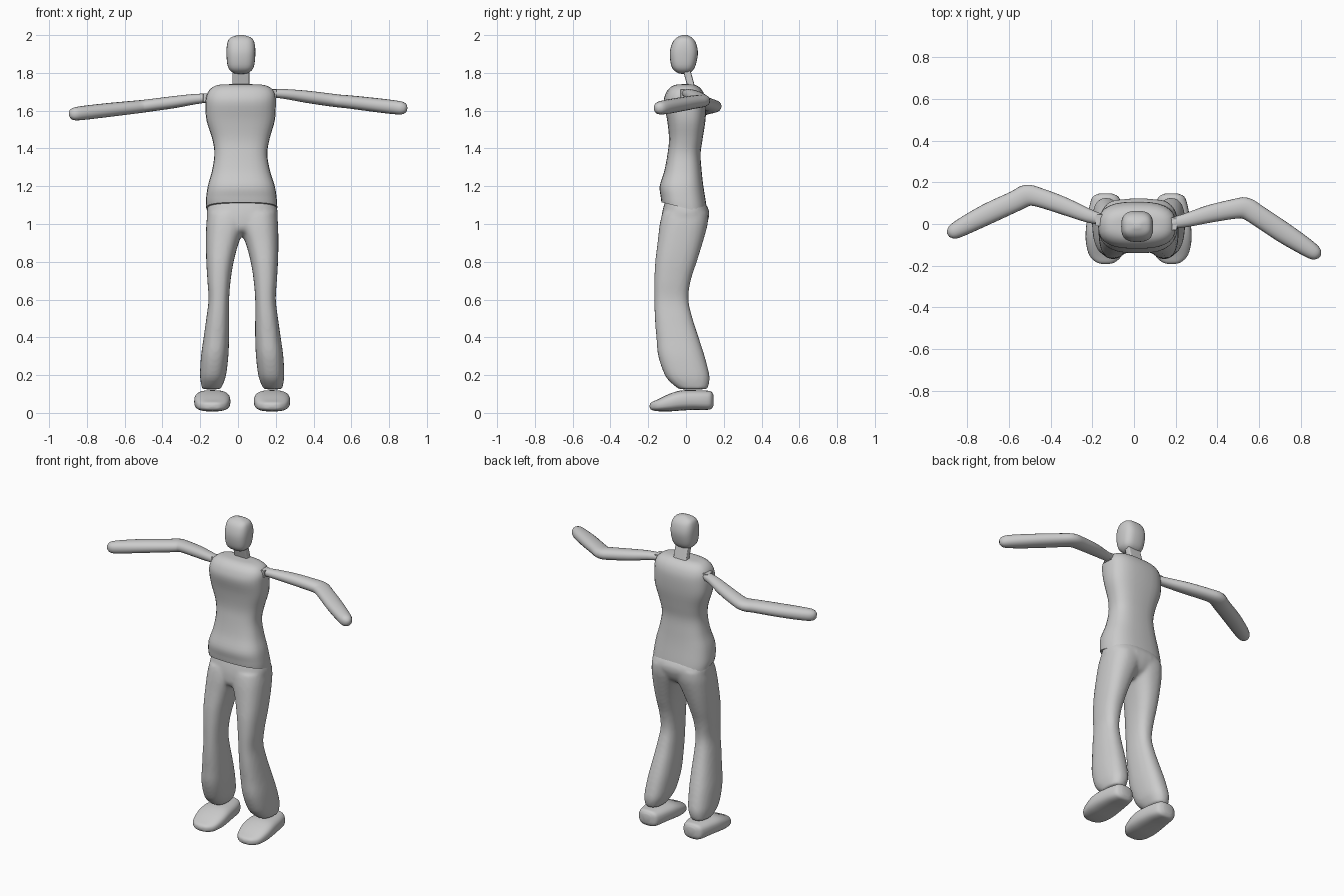
import bpy, bmesh, math
from mathutils import Vector

grey = bpy.data.materials.new("light_grey")
grey.diffuse_color = (0.6, 0.6, 0.6, 1)
CX = 0.022  # centre line of the legs


def spline(rows, steps):
    """Smooth interpolation through rows of numbers."""
    out = []
    for i in range(len(rows) - 1):
        b, c = rows[i], rows[i + 1]
        a, d = rows[max(i - 1, 0)], rows[min(i + 2, len(rows) - 1)]
        for s in range(steps):
            t = s / steps
            out.append([q + 0.5 * t * (r - p + t * (2 * p - 5 * q + 4 * r - e + t * (3 * (q - r) + e - p)))
                        for p, q, r, e in zip(a, b, c, d)])
    out.append(list(rows[-1]))
    return out


def loft(name, rings, power=2.0, segs=28, angle=50):
    """Skin rings given as (centre, u, v) with a rounded-square outline."""
    bm = bmesh.new()
    loops = []
    for centre, u, v in rings:
        loop = []
        for k in range(segs):
            a = 2 * math.pi * k / segs
            c, s = math.cos(a), math.sin(a)
            p = centre + u * math.copysign(abs(c) ** (2 / power), c) \
                + v * math.copysign(abs(s) ** (2 / power), s)
            loop.append(bm.verts.new(p))
        loops.append(loop)
    for a, b in zip(loops, loops[1:]):
        for k in range(segs):
            j = (k + 1) % segs
            bm.faces.new((a[k], a[j], b[j], b[k]))
    bm.faces.new(loops[0])
    bm.faces.new(loops[-1])
    bmesh.ops.recalc_face_normals(bm, faces=bm.faces)
    me = bpy.data.meshes.new(name)
    bm.to_mesh(me)
    bm.free()
    me.materials.append(grey)
    ob = bpy.data.objects.new(name, me)
    bpy.context.collection.objects.link(ob)
    bpy.ops.object.select_all(action='DESELECT')
    ob.select_set(True)
    bpy.context.view_layer.objects.active = ob
    bpy.ops.object.shade_smooth_by_angle(angle=math.radians(angle))
    return ob


def upright(name, rows, power=2.0, steps=4, **kw):
    """Loft along z from rows of (z, x0, x1, y0, y1, back-to-front tilt)."""
    rings = []
    for z, x0, x1, y0, y1, tilt in spline(rows, steps):
        rings.append((Vector(((x0 + x1) / 2, (y0 + y1) / 2, z)),
                      Vector(((x1 - x0) / 2, 0, 0)), Vector((0, (y1 - y0) / 2, tilt))))
    return loft(name, rings, power, **kw)


# Head
upright("head", [
    (1.795, 0.005, 0.025, -0.02, 0.0, 0), (1.80, -0.025, 0.055, -0.045, 0.02, 0),
    (1.83, -0.053, 0.083, -0.075, 0.047, 0), (1.90, -0.061, 0.092, -0.086, 0.063, 0),
    (1.955, -0.057, 0.088, -0.074, 0.054, 0), (1.985, -0.042, 0.072, -0.052, 0.033, 0),
    (2.0, 0.0, 0.03, -0.02, 0.005, 0)], 2.8)

# Neck
upright("neck", [(1.70, -0.03, 0.06, 0.015, 0.055, 0),
                 (1.82, -0.03, 0.06, -0.018, 0.022, 0)], 9, steps=1)

# Shirt, with a hem that dips at the back
upright("shirt", [
    (1.085, -0.168, 0.208, -0.13, 0.113, -0.03), (1.125, -0.17, 0.206, -0.134, 0.107, -0.02),
    (1.20, -0.160, 0.195, -0.139, 0.092, 0), (1.28, -0.138, 0.170, -0.115, 0.083, 0),
    (1.37, -0.125, 0.155, -0.098, 0.077, 0), (1.45, -0.136, 0.167, -0.09, 0.088, 0),
    (1.55, -0.167, 0.195, -0.10, 0.103, 0), (1.64, -0.172, 0.20, -0.118, 0.106, 0),
    (1.69, -0.163, 0.196, -0.108, 0.095, 0), (1.722, -0.138, 0.172, -0.085, 0.073, 0),
    (1.737, -0.10, 0.13, -0.055, 0.045, 0), (1.740, -0.04, 0.07, -0.02, 0.015, 0)], 2.7)

# Trousers: hips and two flared legs merged into one skin
trousers = upright("trousers", [
    (0.935, CX - 0.10, CX + 0.10, -0.07, 0.03, 0), (0.97, CX - 0.165, CX + 0.165, -0.125, 0.09, 0),
    (1.03, CX - 0.186, CX + 0.186, -0.13, 0.12, 0), (1.08, CX - 0.186, CX + 0.186, -0.122, 0.119, 0),
    (1.14, CX - 0.165, CX + 0.165, -0.105, 0.08, 0)], 2.5)
leg_rows = [
    (0.125, 0.115, 0.211, -0.035, 0.112, 0), (0.155, 0.100, 0.218, -0.075, 0.122, 0),
    (0.20, 0.085, 0.223, -0.112, 0.124, 0), (0.30, 0.073, 0.218, -0.147, 0.099, 0),
    (0.40, 0.069, 0.204, -0.157, 0.067, 0), (0.50, 0.069, 0.190, -0.165, 0.035, 0),
    (0.60, 0.069, 0.178, -0.168, 0.013, 0), (0.70, 0.061, 0.184, -0.168, 0.025, 0),
    (0.80, 0.045, 0.190, -0.163, 0.057, 0), (0.90, 0.018, 0.192, -0.151, 0.088, 0),
    (1.00, -0.02, 0.190, -0.139, 0.115, 0), (1.06, -0.03, 0.183, -0.125, 0.118, 0)]
legs = []
for side in (-1, 1):
    rows = [(z, CX + side * a, CX + side * b, y0, y1, t) for z, a, b, y0, y1, t in leg_rows]
    legs.append(upright("leg", rows, 2.4))
for ob in legs + [trousers]:
    ob.select_set(True)
bpy.context.view_layer.objects.active = trousers
bpy.ops.object.join()
remesh = trousers.modifiers.new("merge", 'REMESH')
remesh.mode = 'VOXEL'
remesh.voxel_size = 0.01
remesh.use_smooth_shade = True
smooth = trousers.modifiers.new("soften", 'SMOOTH')
smooth.factor = 0.5
smooth.iterations = 6

# Shoes: rows of (y, half width, bottom, top)
shoe_rows = [
    (-0.192, 0.012, 0.030, 0.042), (-0.183, 0.045, 0.016, 0.056), (-0.15, 0.078, 0.009, 0.071),
    (-0.09, 0.094, 0.008, 0.100), (-0.03, 0.095, 0.012, 0.118), (0.04, 0.086, 0.016, 0.120),
    (0.10, 0.074, 0.016, 0.118), (0.132, 0.060, 0.020, 0.114), (0.146, 0.030, 0.040, 0.095)]
for side, word in ((-1, "right"), (1, "left")):
    rings = [(Vector((CX + side * 0.158, y, (lo + hi) / 2)), Vector((w, 0, 0)),
              Vector((0, 0, (hi - lo) / 2))) for y, w, lo, hi in spline(shoe_rows, 4)]
    loft(word + "_shoe", rings, 2.8)

# Arms: rows of (x, y, z, horizontal half width, vertical half width)
arms = {
    "right": [(-0.14, 0.018, 1.668, 0.024, 0.022), (-0.22, 0.04, 1.662, 0.033, 0.027),
              (-0.34, 0.088, 1.645, 0.042, 0.032), (-0.46, 0.129, 1.629, 0.046, 0.033),
              (-0.515, 0.136, 1.622, 0.052, 0.034), (-0.57, 0.109, 1.616, 0.050, 0.035),
              (-0.70, 0.049, 1.602, 0.050, 0.037), (-0.82, -0.013, 1.588, 0.043, 0.037),
              (-0.872, -0.042, 1.582, 0.033, 0.032), (-0.89, -0.053, 1.580, 0.010, 0.012)],
    "left": [(0.16, 0.0, 1.693, 0.024, 0.020), (0.25, 0.018, 1.688, 0.033, 0.026),
             (0.36, 0.048, 1.674, 0.042, 0.032), (0.48, 0.072, 1.658, 0.047, 0.034),
             (0.535, 0.075, 1.651, 0.052, 0.034), (0.59, 0.043, 1.646, 0.050, 0.035),
             (0.71, -0.037, 1.632, 0.050, 0.037), (0.82, -0.108, 1.619, 0.043, 0.037),
             (0.872, -0.143, 1.613, 0.033, 0.032), (0.89, -0.156, 1.611, 0.010, 0.012)]}
for word, rows in arms.items():
    path = spline(rows, 3)
    pts = [Vector(r[:3]) for r in path]
    rings = []
    for i, r in enumerate(path):
        d = (pts[min(i + 1, len(pts) - 1)] - pts[max(i - 1, 0)]).normalized()
        u = d.cross(Vector((0, 0, 1))).normalized()
        rings.append((pts[i], u * r[3], u.cross(d) * r[4]))
    loft(word + "_arm", rings, 2.2, segs=20)

# Square shoulder joints
upright("right_shoulder_joint", [(1.645, -0.185, -0.14, -0.01, 0.045, 0),
                                 (1.69, -0.185, -0.14, -0.01, 0.045, 0)], 9, steps=1)
upright("left_shoulder_joint", [(1.67, 0.165, 0.205, -0.028, 0.03, 0),
                                (1.712, 0.165, 0.205, -0.028, 0.03, 0)], 9, steps=1)
